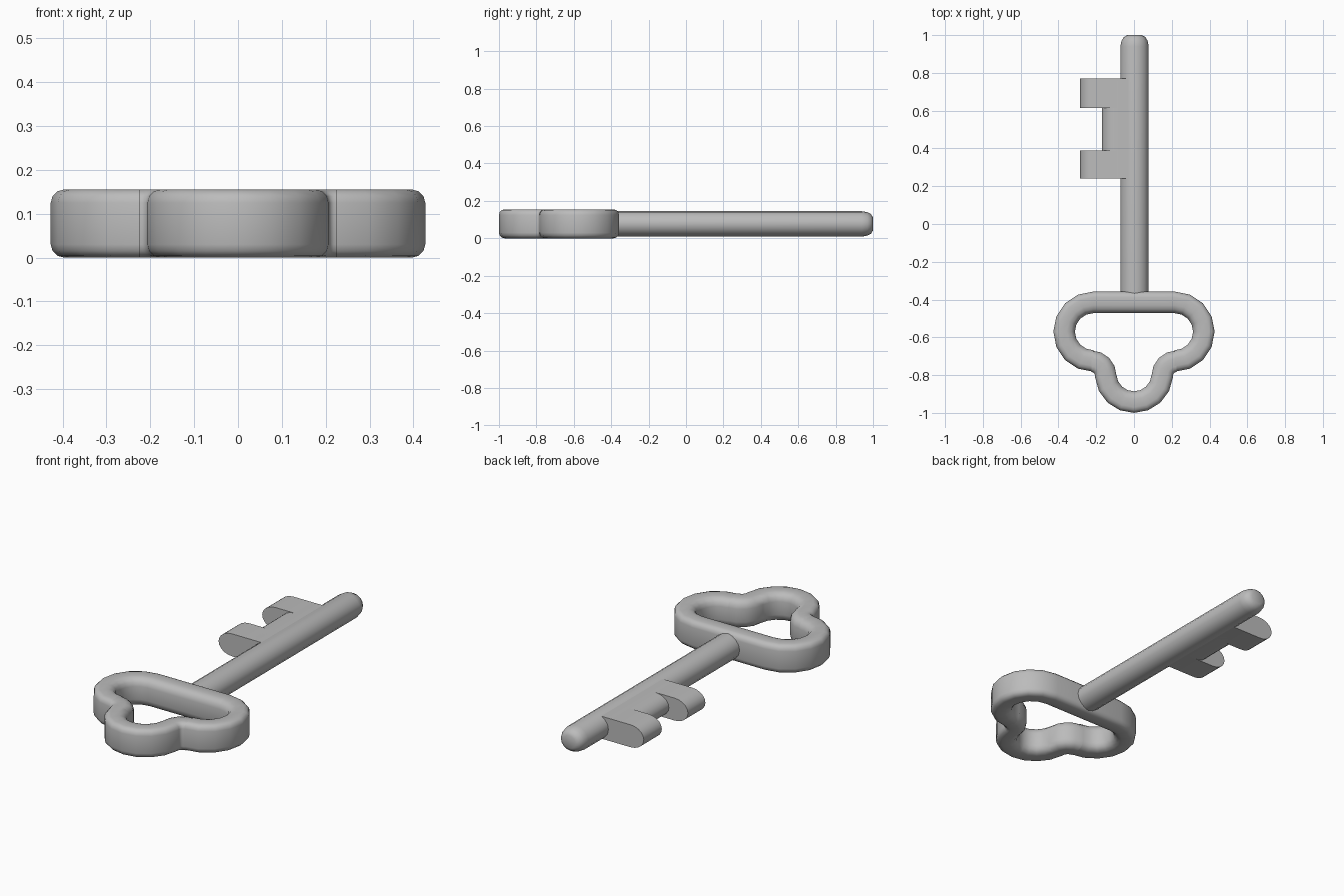
import bpy, bmesh
from math import sin, cos, radians

if "Cube" in bpy.data.objects:
    bpy.data.objects.remove(bpy.data.objects["Cube"])

# One plain grey metal
metal = bpy.data.materials.new("grey metal")
metal.use_nodes = True
grey = (0.5, 0.5, 0.5, 1)
metal.diffuse_color = grey
metal.node_tree.nodes["Principled BSDF"].inputs["Base Color"].default_value = grey

MID = 0.077  # height of the shaft axis


def arc(cx, cy, rx, ry, start, end, steps):
    """Points on an elliptical arc, with the direction of each point."""
    out = []
    for i in range(steps + 1):
        a = radians(start + (end - start) * i / steps)
        out.append((cx + rx * cos(a), cy + ry * sin(a), cos(a), sin(a)))
    return out


def loft(name, rings, closed=False):
    """Skin a list of equal rings; cap the ends unless the loop is closed."""
    bm = bmesh.new()
    loops = [[bm.verts.new(p) for p in ring] for ring in rings]
    n = len(loops[0])
    pairs = list(zip(loops, loops[1:]))
    if closed:
        pairs.append((loops[-1], loops[0]))
    else:
        bm.faces.new(loops[0])
        bm.faces.new(loops[-1])
    for a, b in pairs:
        for i in range(n):
            j = (i + 1) % n
            bm.faces.new((a[i], a[j], b[j], b[i]))
    bmesh.ops.recalc_face_normals(bm, faces=bm.faces)
    mesh = bpy.data.meshes.new(name)
    bm.to_mesh(mesh)
    bm.free()
    mesh.materials.append(metal)
    obj = bpy.data.objects.new(name, mesh)
    bpy.context.collection.objects.link(obj)
    bpy.ops.object.select_all(action='DESELECT')
    obj.select_set(True)
    bpy.context.view_layer.objects.active = obj
    bpy.ops.object.shade_smooth_by_angle(angle=radians(40))
    return obj


# Bow: trefoil centre line, right half then mirrored
side = arc(0.215, -0.57, 0.155, 0.155, 90, -90, 8)
neck = [(x, y, -nx, -ny) for x, y, nx, ny in
        arc(0.225, -0.802, 0.075, 0.075, 90, 180, 4)]
foot = arc(0, -0.793, 0.15, 0.15, -5, -90, 4)
half = side + neck + foot
path = half + [(-x, y, -nx, ny) for x, y, nx, ny in reversed(half[:-1])]

# Bow cross-section: rounded bar, softer on the inside of the ring
W, H, RO, RI = 0.057, 0.155, 0.03, 0.042
bar = (arc(W - RO, H - RO, RO, RO, 0, 90, 3)
       + arc(RI - W, H - RI, RI, RI, 90, 180, 3)
       + arc(RI - W, RI, RI, RI, 180, 270, 3)
       + arc(W - RO, RO, RO, RO, 270, 360, 3))
loft("bow", [[(x + nx * p[0], y + ny * p[0], p[1]) for p in bar]
             for x, y, nx, ny in path], closed=True)

# Shaft: round bar with a softened tip
sections = [(-0.40, 1), (0.94, 1), (0.97, 0.92), (0.99, 0.76), (1.0, 0.5)]
loft("shaft", [[(p[0], y, p[1]) for p in
                arc(0.003, MID, 0.075 * s, 0.068 * s, 0, 337.5, 15)]
               for y, s in sections])


# Bit: flat plates with a rounded outer edge
def plate(name, tip, y0, y1):
    edge = arc(tip + 0.08, MID, 0.08, 0.061, 90, 270, 10)
    outline = [(0, MID + 0.061)] + [p[:2] for p in edge] + [(0, MID - 0.061)]
    loft(name, [[(x, y, z) for x, z in outline] for y in (y0, y1)])


plate("bit_web", -0.17, 0.25, 0.76)
plate("inner_tooth", -0.285, 0.24, 0.39)
plate("outer_tooth", -0.285, 0.615, 0.77)
